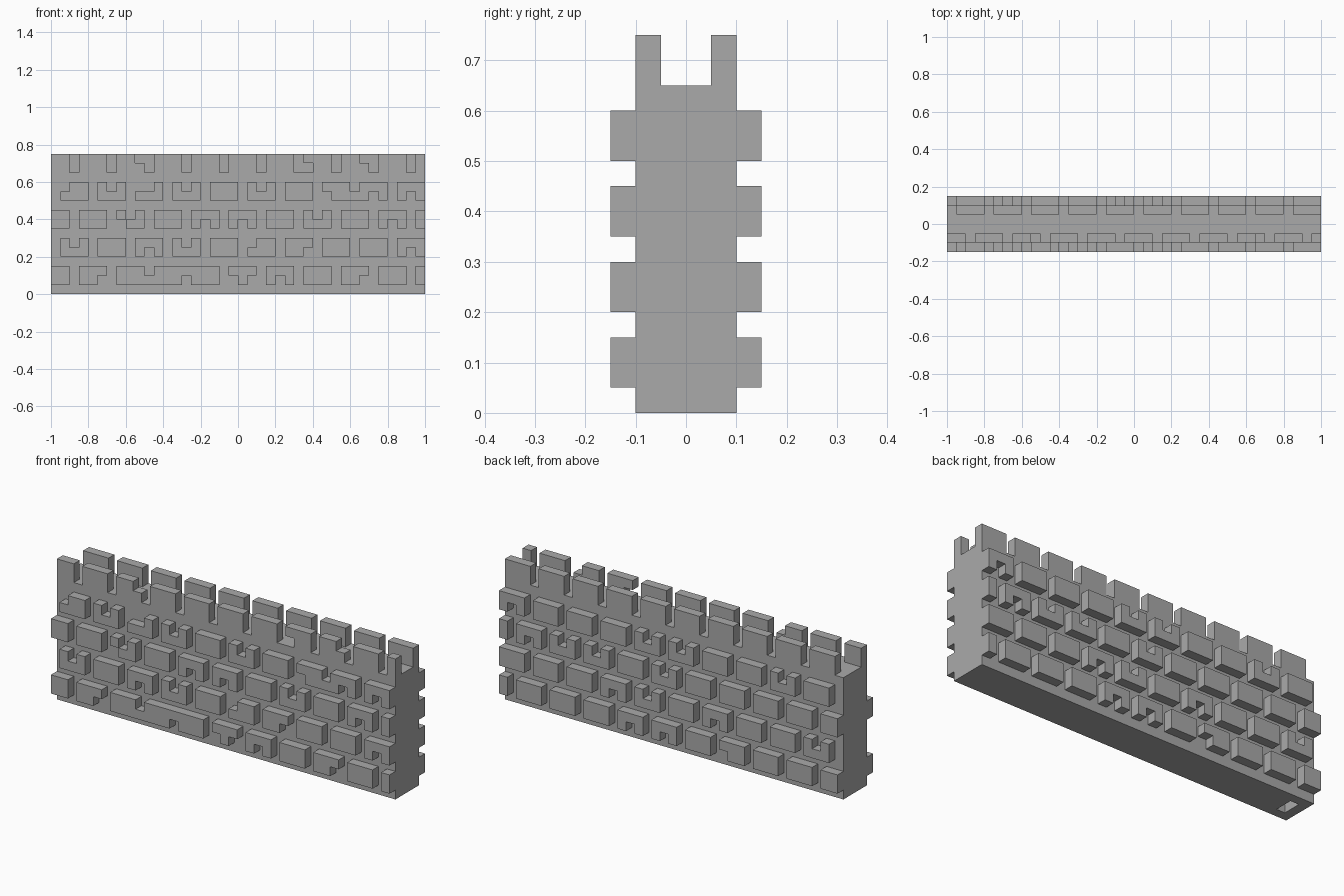
import bpy, bmesh
from mathutils import Vector

if "Cube" in bpy.data.objects:
    bpy.data.objects.remove(bpy.data.objects["Cube"])

S = 0.05  # the wall lies on a 5 cm grid: 40 x 6 x 15 cells

stone = bpy.data.materials.new("grey stone")
stone.diffuse_color = (0.4, 0.4, 0.4, 1)
stone.use_nodes = True
stone.node_tree.nodes["Principled BSDF"].inputs["Base Color"].default_value = stone.diffuse_color

# Chipped (or added) half-height stones: height index -> column indices
FRONT_CHIPS = {
    14: [9, 33], 13: [27],
    11: [1, 6, 9, 10, 14, 22], 10: [29, 32, 34, 38],
    8: [8, 28], 7: [7, 16, 20, 36],
    5: [2, 14, 21], 4: [10, 27, 38],
    2: [14], 1: [5, 10, 19, 21, 24, 33],
}
BACK_CHIPS = {
    11: [22, 18, 6], 10: [38],
    8: [32, 28, 20], 7: [36],
    5: [22, 2], 4: [26, 14],
    1: [24, 20, 13],
}


def course(layer, low, gap, chips):
    """One course of bricks, three cells wide with one-cell joints."""
    return {(i, layer, k) for k in (low, low + 1) for i in range(40)
            if (i % 4 != gap) != (i in chips.get(k, []))}


def brick_face(layer, chips):
    cells = set()
    for low, gap in ((1, 2), (4, 0), (7, 2), (10, 0)):
        cells |= course(layer, low, gap, chips)
    return cells


parts = {
    "wall_core": {(i, j, k) for i in range(40) for j in range(1, 5) for k in range(13)}
                 - {(1, j, k) for j in (2, 3) for k in (0, 1)},  # slot underneath
    "front_bricks": brick_face(0, FRONT_CHIPS),
    "back_bricks": brick_face(5, BACK_CHIPS),
    "front_battlements": course(1, 13, 2, FRONT_CHIPS),
    "back_battlements": course(4, 13, 0, BACK_CHIPS),
}
solid = set().union(*parts.values())


def build(name, cells):
    """Skin the exposed cell sides, then merge coplanar faces."""
    bm = bmesh.new()
    for c in cells:
        for axis in range(3):
            for sign in (-1, 1):
                n = list(c)
                n[axis] += sign
                if tuple(n) in solid:
                    continue
                u, v = (axis + 1) % 3, (axis + 2) % 3
                corners = []
                for a, b in ((0, 0), (1, 0), (1, 1), (0, 1)):
                    p = Vector(c)
                    p[axis] += (sign + 1) // 2
                    p[u] += a
                    p[v] += b
                    corners.append(bm.verts.new((p - Vector((20, 3, 0))) * S))
                bm.faces.new(corners if sign > 0 else corners[::-1])
    bmesh.ops.remove_doubles(bm, verts=bm.verts, dist=0.001)
    mesh = bpy.data.meshes.new(name)
    # the core keeps its grid so the faces around joints stay clean
    if name != "wall_core":
        bmesh.ops.dissolve_limit(bm, angle_limit=0.01, verts=bm.verts, edges=bm.edges)
    bm.to_mesh(mesh)
    bm.free()
    mesh.materials.append(stone)
    bpy.context.collection.objects.link(bpy.data.objects.new(name, mesh))


for part, cells in parts.items():
    build(part, cells)
